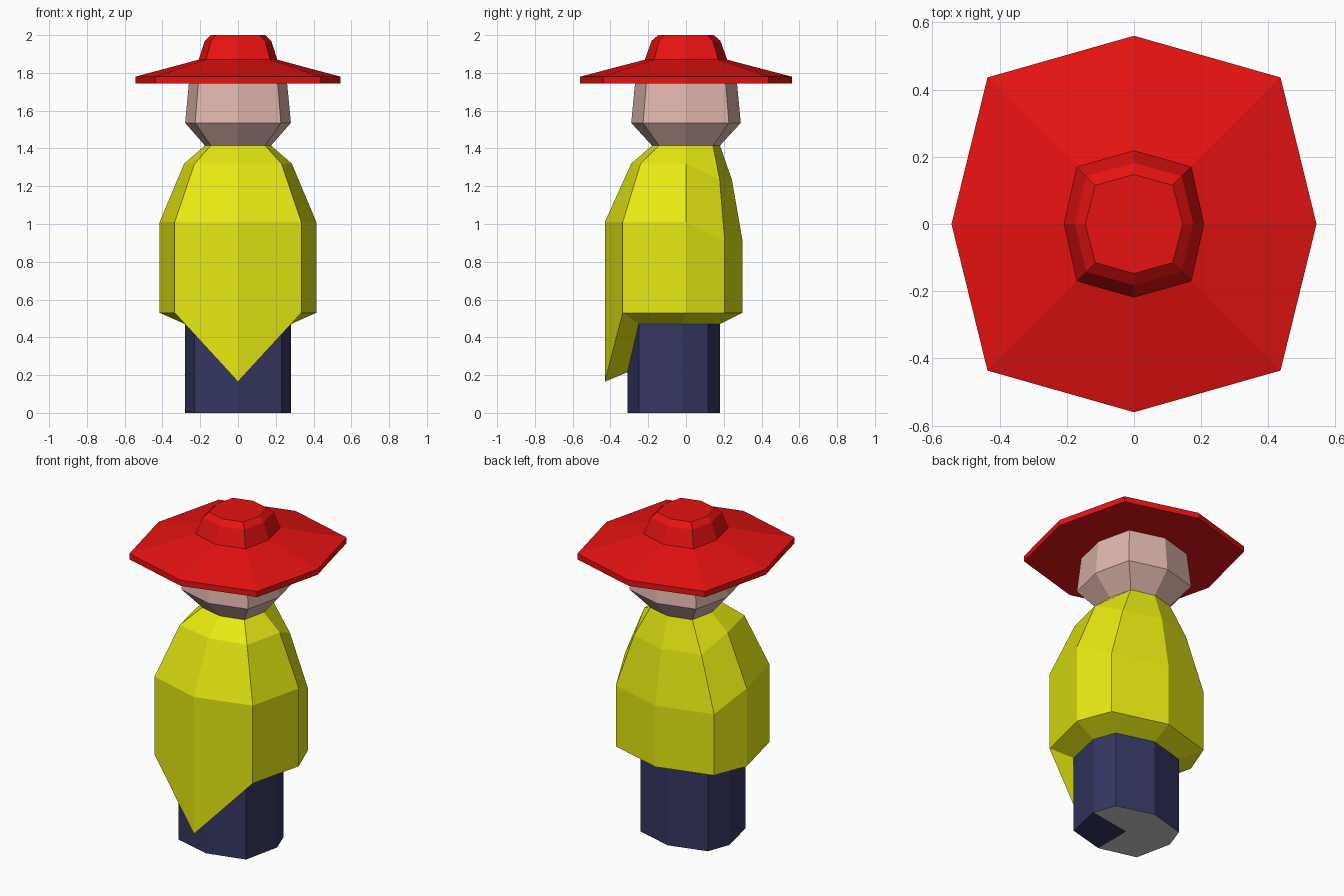
import bpy

if "Cube" in bpy.data.objects:
    bpy.data.objects.remove(bpy.data.objects["Cube"])


def ring(side, front, back, diag, z, front_diag=None, back_diag=None, mid=0.0,
         z_front=None, z_back=None):
    """Eight-sided ring, symmetric in x: front, right side, back, left side."""
    fd = -diag if front_diag is None else front_diag
    bd = diag if back_diag is None else back_diag
    zf = z if z_front is None else z_front
    zb = z if z_back is None else z_back
    right = [(diag, fd, z), (side, mid, z), (diag, bd, zb)]
    left = [(-x, y, h) for x, y, h in reversed(right)]
    return [(0, front, zf)] + right + [(0, back, zb)] + left


def material(name, rgb):
    m = bpy.data.materials.new(name)
    m.diffuse_color = (*rgb, 1)
    m.use_nodes = True
    m.node_tree.nodes["Principled BSDF"].inputs["Base Color"].default_value = m.diffuse_color
    return m


def make(name, verts, faces, mat=None):
    mesh = bpy.data.meshes.new(name)
    mesh.from_pydata(verts, [], faces)
    mesh.update()
    obj = bpy.data.objects.new(name, mesh)
    bpy.context.collection.objects.link(obj)
    if mat:
        mesh.materials.append(mat)
    return obj


def loft(name, rings, mat, cap_top=False):
    """Skin a stack of rings, listed from bottom to top."""
    verts = [v for r in rings for v in r]
    faces = []
    for k in range(len(rings) - 1):
        for i in range(8):
            j = (i + 1) % 8
            faces.append((k * 8 + i, k * 8 + j, k * 8 + 8 + j, k * 8 + 8 + i))
    if cap_top:
        faces.append(tuple(range(len(verts) - 8, len(verts))))
    return make(name, verts, faces, mat)


red = material("red", (0.8, 0.006, 0.006))
yellow = material("yellow", (0.8, 0.82, 0.006))
skin = material("skin", (0.75, 0.47, 0.42))
navy = material("navy", (0.035, 0.038, 0.12))

# Trousers: straight column, tucked up under the cloak
legs = dict(side=0.28, front=-0.31, back=0.18, diag=0.23,
            front_diag=-0.25, back_diag=0.116, mid=-0.02)
foot = ring(z=0, **legs)
waist = ring(z=0.47, z_front=0.215, **legs)
loft("trousers", [foot, waist], navy)

# Underside: four quads around a centre, one of them navy
base = foot + [(0, -0.067, 0)]
quads = [(8, k + 2 if k < 6 else 0, k + 1, k) for k in (0, 2, 4, 6)]
make("trouser_base_patch", base, quads[:1], navy)
make("trouser_base", base, quads[1:])

# Cloak: pointed at the front, shallower at the back
neck = ring(0.175, -0.18, 0.18, 0.143, 1.415)
wide = dict(side=0.415, front=-0.43, back=0.30, diag=0.335, back_diag=0.205)
loft("cloak", [
    waist,
    ring(z=0.53, z_front=0.165, **wide),
    ring(z=1.01, z_back=0.907, **wide),
    ring(0.285, -0.29, 0.243, 0.23, 1.32, front_diag=-0.24, back_diag=0.178,
         z_back=1.235),
    neck], yellow)

# Head
head_top = ring(0.26, -0.27, 0.27, 0.21, 1.745)
loft("head", [neck, ring(0.28, -0.29, 0.29, 0.227, 1.535), head_top], skin)

# Hat: flat underside, thin rim, sloping brim and low crown
loft("hat", [
    head_top,
    ring(0.543, -0.56, 0.56, 0.436, 1.745),
    ring(0.543, -0.56, 0.56, 0.436, 1.78),
    ring(0.208, -0.218, 0.218, 0.17, 1.87),
    ring(0.176, -0.182, 0.182, 0.142, 1.97),
    ring(0.145, -0.147, 0.147, 0.115, 2.0)], red, cap_top=True)
